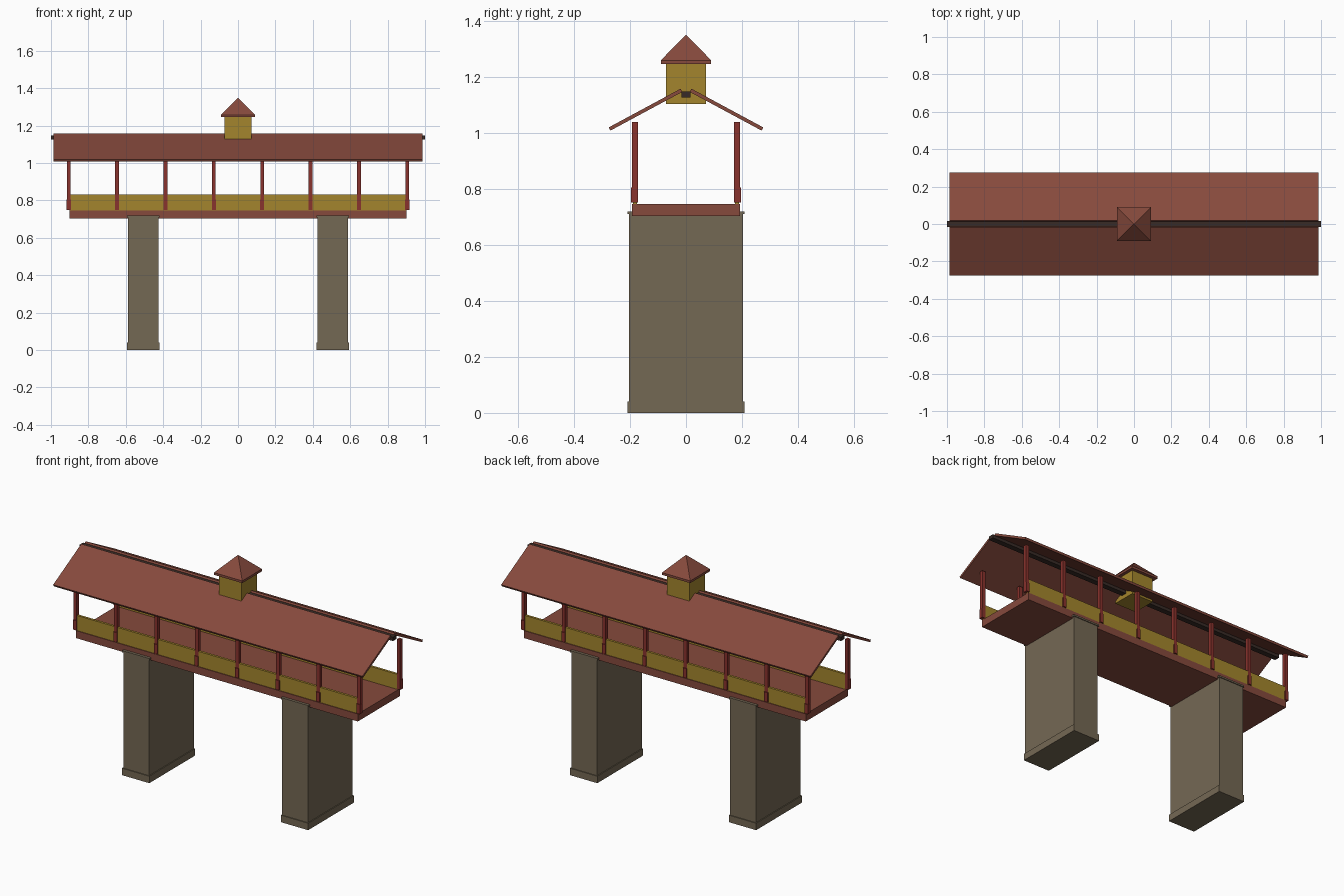
import bpy, bmesh, math
from mathutils import Matrix, Vector

if "Cube" in bpy.data.objects:
    bpy.data.objects.remove(bpy.data.objects["Cube"])


def material(name, rgb):
    m = bpy.data.materials.new(name)
    m.diffuse_color = (*rgb, 1)
    m.use_nodes = True
    m.node_tree.nodes["Principled BSDF"].inputs["Base Color"].default_value = m.diffuse_color
    return m


ROOF = material("roof red brown", (0.24, 0.068, 0.046))
POST = material("post red", (0.25, 0.032, 0.026))
PANEL = material("ochre yellow", (0.37, 0.235, 0.026))
STONE = material("pier stone", (0.175, 0.138, 0.088))
BEAM = material("dark beam", (0.04, 0.024, 0.019))


def finish(name, bm, mat):
    bmesh.ops.recalc_face_normals(bm, faces=bm.faces)
    me = bpy.data.meshes.new(name)
    bm.to_mesh(me)
    bm.free()
    me.materials.append(mat)
    ob = bpy.data.objects.new(name, me)
    bpy.context.collection.objects.link(ob)
    return ob


def box(name, mat, x, y, z, rot_x=0):
    """Box from (min, max) ranges, turned about x through its centre."""
    bm = bmesh.new()
    bmesh.ops.create_cube(bm, size=1)
    r = (x, y, z)
    size = Matrix.Diagonal([b - a for a, b in r] + [1])
    mid = Matrix.Translation(Vector([(a + b) / 2 for a, b in r]))
    bm.transform(mid @ Matrix.Rotation(rot_x, 4, 'X') @ size)
    return finish(name, bm, mat)


def around(c, h):
    return (c - h, c + h)


# Stone piers with a base course and a thin cap
for side, label in ((-1, "left"), (1, "right")):
    cx = side * 0.507
    box(label + "_pier", STONE, around(cx, 0.082), (-0.204, 0.204), (0.02, 0.712))
    box(label + "_pier_base", STONE, around(cx, 0.087), (-0.209, 0.209), (0, 0.04))
    box(label + "_pier_cap", STONE, around(cx, 0.087), (-0.209, 0.209), (0.709, 0.719))

# Bridge deck
box("deck", ROOF, (-0.9, 0.9), (-0.193, 0.193), (0.703, 0.746))

# Parapets, posts with small feet, and roof slopes on both sides
for side, label in ((-1, "front"), (1, "back")):
    y = side * 0.182
    box(label + "_parapet", PANEL, (-0.9, 0.9), around(y, 0.007), (0.74, 0.833))
    for i in range(8):
        x = -0.905 + i * 1.81 / 7
        box(f"{label}_post_{i + 1}", POST, around(x, 0.01), around(y, 0.01), (0.75, 1.038))
        box(f"{label}_post_foot_{i + 1}", POST, around(x, 0.011),
            around(side * 0.185, 0.012), (0.75, 0.805))
    box(label + "_roof", ROOF, (-0.987, 0.987), around(side * 0.1445, 0.1455),
        around(1.082, 0.0065), -side * math.atan2(0.14, 0.26))

# Ridge beam showing between the roof slopes
box("ridge_beam", BEAM, (-1, 1), (-0.016, 0.016), (1.126, 1.147))

# Cupola with eave slab and pyramid roof
box("cupola_body", PANEL, (-0.071, 0.071), (-0.071, 0.071), (1.102, 1.246))
box("cupola_eave", ROOF, (-0.09, 0.09), (-0.09, 0.09), (1.245, 1.258))
bm = bmesh.new()
bmesh.ops.create_cone(bm, cap_ends=True, segments=4, radius1=0.09 * math.sqrt(2),
                      radius2=0, depth=0.092)
bm.transform(Matrix.Translation((0, 0, 1.304)) @ Matrix.Rotation(math.pi / 4, 4, 'Z'))
finish("cupola_roof", bm, ROOF)
